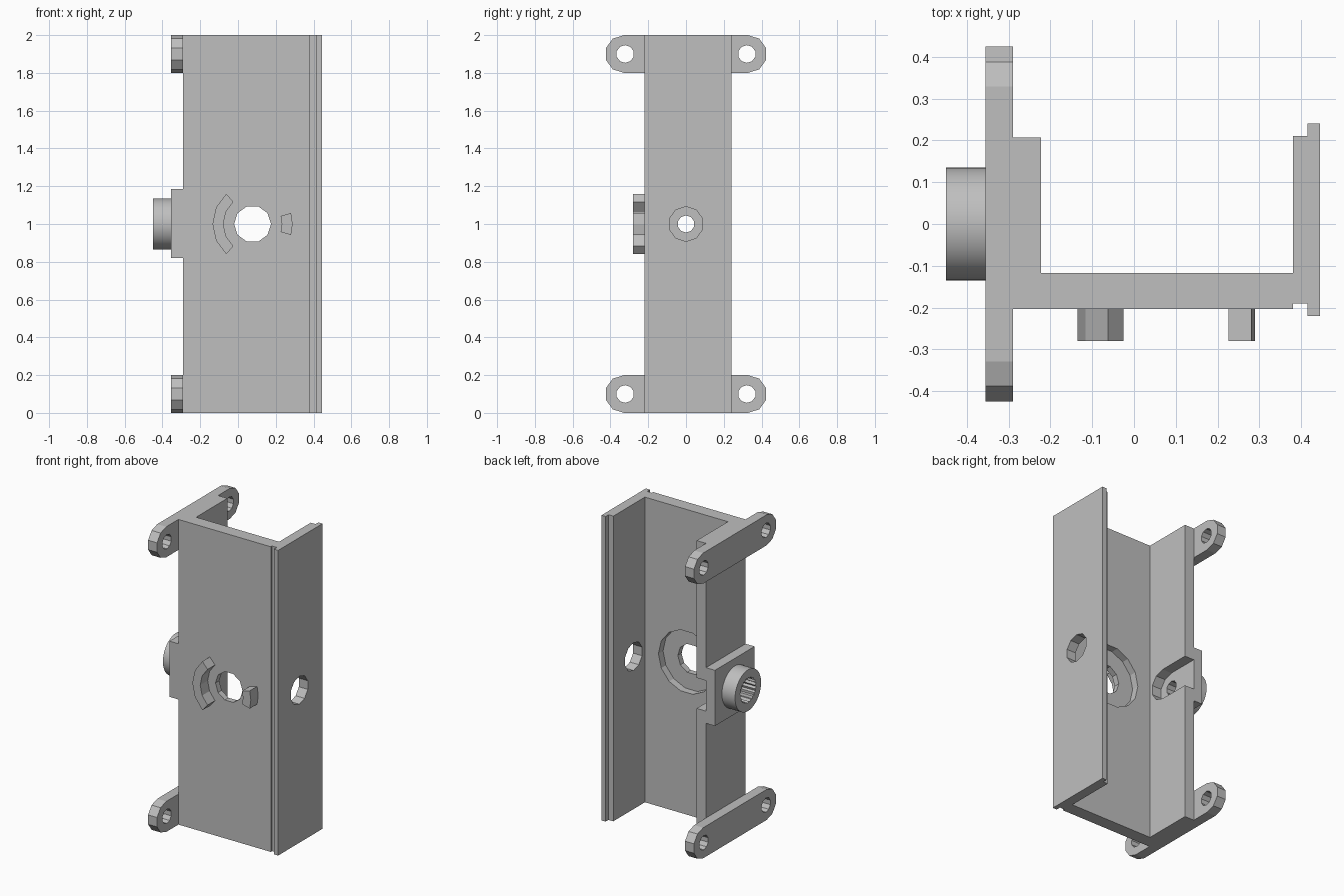
import bpy, bmesh, math
from mathutils import Vector

cube = bpy.data.objects.get("Cube")
if cube:
    bpy.data.objects.remove(cube, do_unlink=True)

grey = bpy.data.materials.new("light_grey")
grey.use_nodes = True
grey.diffuse_color = (0.52, 0.52, 0.52, 1)
grey.node_tree.nodes["Principled BSDF"].inputs["Base Color"].default_value = grey.diffuse_color


def prism(name, pts, axis, start, end):
    """Extrude a 2D outline along an axis between two positions."""
    def place(p, d):
        u, v = p
        return {"x": (d, u, v), "y": (u, d, v), "z": (u, v, d)}[axis]
    bm = bmesh.new()
    face = bm.faces.new([bm.verts.new(place(p, start)) for p in pts])
    ext = bmesh.ops.extrude_face_region(bm, geom=[face])
    verts = [g for g in ext["geom"] if isinstance(g, bmesh.types.BMVert)]
    bmesh.ops.translate(bm, verts=verts, vec=Vector(place((0, 0), end - start)))
    bmesh.ops.recalc_face_normals(bm, faces=bm.faces[:])
    mesh = bpy.data.meshes.new(name)
    bm.to_mesh(mesh)
    bm.free()
    mesh.materials.append(grey)
    obj = bpy.data.objects.new(name, mesh)
    bpy.context.collection.objects.link(obj)
    return obj


def arc(cu, cv, r, a0, a1, n):
    """Points on an arc, n segments, angles in degrees."""
    return [(cu + r * math.cos(math.radians(a0 + (a1 - a0) * i / n)),
             cv + r * math.sin(math.radians(a0 + (a1 - a0) * i / n))) for i in range(n + 1)]


def circle(cu, cv, r, n, turn=0):
    return arc(cu, cv, r, turn, turn + 360, n)[:-1]


def rect(u0, u1, v0, v1):
    return [(u0, v0), (u1, v0), (u1, v1), (u0, v1)]


def cut(obj, *cutters):
    """Subtract the cutters, bake the result and remove them."""
    for c in cutters:
        mod = obj.modifiers.new("cut", "BOOLEAN")
        mod.operation, mod.solver, mod.object = "DIFFERENCE", "EXACT", c
    bpy.context.view_layer.update()
    baked = bpy.data.meshes.new_from_object(obj.evaluated_get(bpy.context.evaluated_depsgraph_get()))
    obj.modifiers.clear()
    obj.data = baked
    for c in cutters:
        bpy.data.objects.remove(c, do_unlink=True)


# Main U channel with the stepped outer flange
channel = prism("channel", [
    (-.29, -.203), (.38, -.203), (.38, -.19), (.415, -.19), (.415, -.22), (.445, -.22),
    (.445, .24), (.415, .24), (.415, .21), (.38, .21), (.38, -.117), (-.222, -.117),
    (-.222, .207), (-.29, .207)], "z", 0, 2)
HX = .077
cut(channel,
    prism("web_hole", circle(HX, 1, .098, 10), "y", -.4, 0),
    prism("web_recess", circle(HX, 1, .205, 14), "y", -.165, .05),
    prism("flange_hole", circle(0, 1, .092, 10, 18), "x", .3, .6),
    prism("wall_slot", [(.3, 1.1)] + arc(0, 1, .1, 90, 270, 5) + [(.3, .9)], "x", -.35, -.15))

# Mounting straps with rounded ends
for label, z in (("lower", .1), ("upper", 1.9)):
    strap = prism(label + "_strap",
                  arc(.329, z, .1, -90, 90, 5) + arc(-.329, z, .1, 90, 270, 5), "x", -.355, -.29)
    cut(strap, *[prism("strap_hole", circle(y, z, .047, 10, 18), "x", -.5, -.2) for y in (-.322, .322)])

# Pad behind the slot
pad = prism("boss_pad", rect(-.203, .207, .82, 1.185), "x", -.355, -.29)
cut(pad, prism("pad_hole", circle(0, 1, .045, 10, 18), "x", -.5, -.2))

# Round boss with a splined bore
boss = prism("splined_boss", circle(0, 1, .135, 48), "x", -.45, -.355)
teeth = 20
spline = [(r * math.cos(a), 1 + r * math.sin(a))
          for i in range(teeth)
          for r, f in ((.074, -.25), (.084, .25))
          for a in [math.tau * (i + f) / teeth]]
cut(boss, prism("bore", spline, "x", -.6, -.2))
bpy.ops.object.select_all(action="DESELECT")
boss.select_set(True)
bpy.context.view_layer.objects.active = boss
bpy.ops.object.shade_smooth_by_angle(angle=math.radians(20))

# Curved stop tabs around the web hole
for name, mid, half, n in (("long_stop_tab", 180, 49, 4), ("short_stop_tab", 0, 16, 2)):
    prism(name, arc(HX, 1, .212, mid - half, mid + half, n)
          + arc(HX, 1, .155, mid + half, mid - half, n), "y", -.28, -.203)
